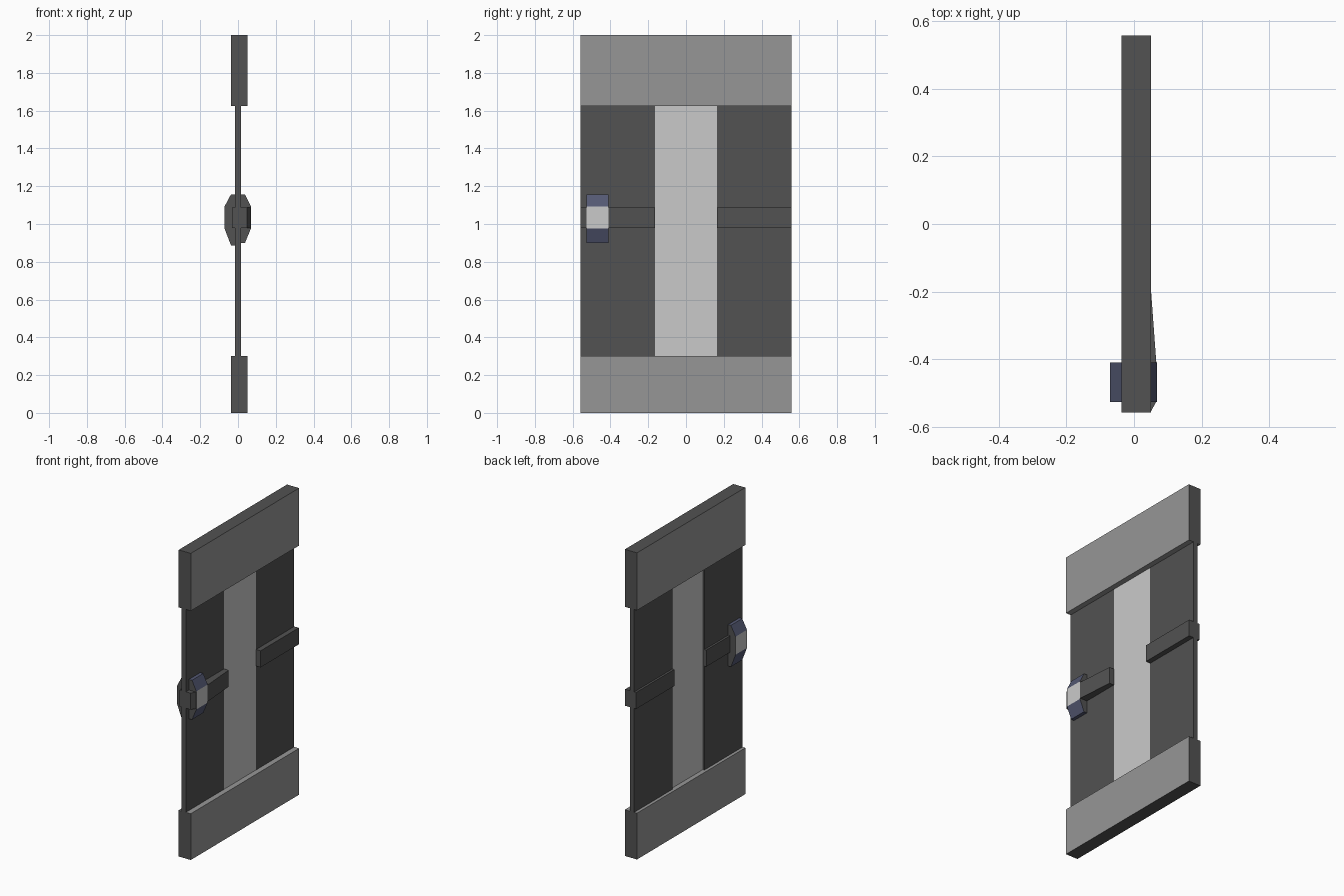
import bpy, bmesh
from mathutils import Vector

if "Cube" in bpy.data.objects:
    bpy.data.objects.remove(bpy.data.objects["Cube"])


def material(name, rgb):
    m = bpy.data.materials.new(name)
    m.use_nodes = True
    linear = [((c / 255 + 0.055) / 1.055) ** 2.4 for c in rgb] + [1.0]
    m.diffuse_color = linear
    m.node_tree.nodes["Principled BSDF"].inputs["Base Color"].default_value = linear
    return m


DARK = material("dark grey", (82, 82, 82))
GREY = material("mid grey", (150, 150, 150))
LIGHT = material("light grey", (202, 202, 202))
BLUE = material("slate blue", (84, 89, 115))


def prism(name, outline, sweep, mats, rule=None):
    """Extrude a closed 3D outline along sweep; rule picks a material per face."""
    bm = bmesh.new()
    face = bm.faces.new([bm.verts.new(p) for p in outline])
    new = bmesh.ops.extrude_face_region(bm, geom=[face], use_keep_orig=True)["geom"]
    moved = [v for v in new if isinstance(v, bmesh.types.BMVert)]
    bmesh.ops.translate(bm, verts=moved, vec=Vector(sweep))
    bmesh.ops.recalc_face_normals(bm, faces=bm.faces[:])
    bm.normal_update()
    if rule:
        for f in bm.faces:
            f.material_index = rule(f.normal)
    mesh = bpy.data.meshes.new(name)
    bm.to_mesh(mesh)
    bm.free()
    for m in mats:
        mesh.materials.append(m)
    obj = bpy.data.objects.new(name, mesh)
    bpy.context.collection.objects.link(obj)
    return obj


def box(name, x, y, z, mats, rule=None):
    outline = [(x[0], y[0], z[0]), (x[1], y[0], z[0]), (x[1], y[1], z[0]), (x[0], y[1], z[0])]
    return prism(name, outline, (0, 0, z[1] - z[0]), mats, rule)


W, GAP = 0.558, 0.165
SLAB_X, PANEL_X, BAR_X = (-0.037, 0.05), (-0.017, 0.015), (-0.031, 0.048)
BAR_Z = (0.98, 1.088)

# Top and bottom rails: dark on the ends and outer edge, grey elsewhere
box("top_rail", SLAB_X, (-W, W), (1.625, 2.0), [GREY, DARK],
    lambda n: int(abs(n.y) > 0.5 or n.z > 0.5))
box("bottom_rail", SLAB_X, (-W, W), (0.0, 0.302), [GREY, DARK],
    lambda n: int(abs(n.y) > 0.5 or n.z < -0.5))

# Dark side panels and the light middle strip, recessed on one side
box("front_panel", PANEL_X, (-W, -GAP), (0.302, 1.625), [DARK])
box("back_panel", PANEL_X, (GAP, W), (0.302, 1.625), [DARK])
box("middle_strip", (-0.006, 0.0145), (-GAP, GAP), (0.302, 1.625), [LIGHT])

# Crossbars: a plain one, and one that swells toward the handle
box("back_crossbar", BAR_X, (GAP, W), BAR_Z, [DARK])
bar = [(BAR_X[0], -GAP), (BAR_X[1], -GAP), (0.066, -0.41),
       (0.066, -0.525), (BAR_X[1], -W), (BAR_X[0], -W)]
prism("front_crossbar", [(x, y, BAR_Z[0]) for x, y in bar],
      (0, 0, BAR_Z[1] - BAR_Z[0]), [DARK])


# Faceted handles on both sides: light grip, blue bevels, dark ends
def handle_rule(n):
    if abs(n.y) > 0.5:
        return 0
    return 1 if abs(n.x) > 0.98 else 2


for name, side, depth, low in (("left_handle", 1, 0.068, 0.9),
                               ("right_handle", -1, 0.071, 0.887)):
    profile = [(0.01, 1.157), (0.037, 1.157), (depth, 1.093),
               (depth, 0.975), (0.037, low), (0.01, low)]
    prism(name, [(side * x, -0.527, z) for x, z in profile],
          (0, 0.117, 0), [DARK, LIGHT, BLUE], handle_rule)
